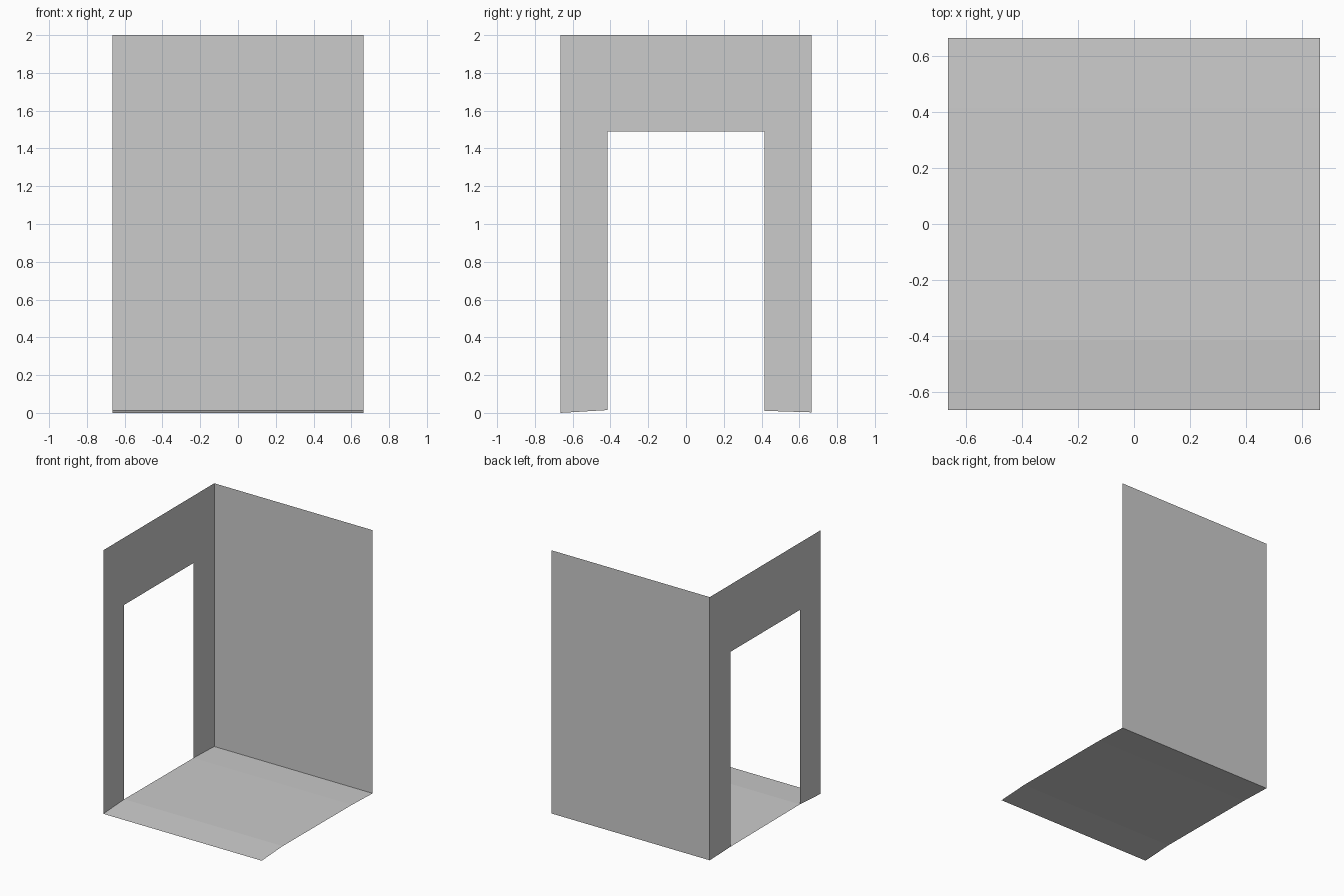
import bpy

if "Cube" in bpy.data.objects:
    bpy.data.objects.remove(bpy.data.objects["Cube"])

H = 0.665          # half width of the square set
D = 0.415          # half width of the doorway
TOP, LINTEL = 2.0, 1.49

# floor section along y: shallow ramps either side of the raised threshold
PROFILE = [(-H, 0.0), (-D, 0.015), (D, 0.011), (H, 0.003)]


def sheet(name, verts, faces):
    mesh = bpy.data.meshes.new(name)
    mesh.from_pydata(verts, [], faces)
    mesh.update()
    obj = bpy.data.objects.new(name, mesh)
    bpy.context.collection.objects.link(obj)
    return obj


# floor: profile swept across x
sheet("floor",
      [(x, y, z) for y, z in PROFILE for x in (-H, H)],
      [(2 * i, 2 * i + 1, 2 * i + 3, 2 * i + 2) for i in range(3)])

# plain back wall
zb = PROFILE[-1][1]
sheet("back_wall",
      [(-H, H, zb), (H, H, zb), (H, H, TOP), (-H, H, TOP)],
      [(0, 1, 2, 3)])

# left wall with doorway: columns of bottom, lintel and top points
sheet("door_wall",
      [(-H, y, h) for y, z in PROFILE for h in (z, LINTEL, TOP)],
      [(0, 3, 4, 1), (6, 9, 10, 7)]
      + [(3 * i + 1, 3 * i + 4, 3 * i + 5, 3 * i + 2) for i in range(3)])
